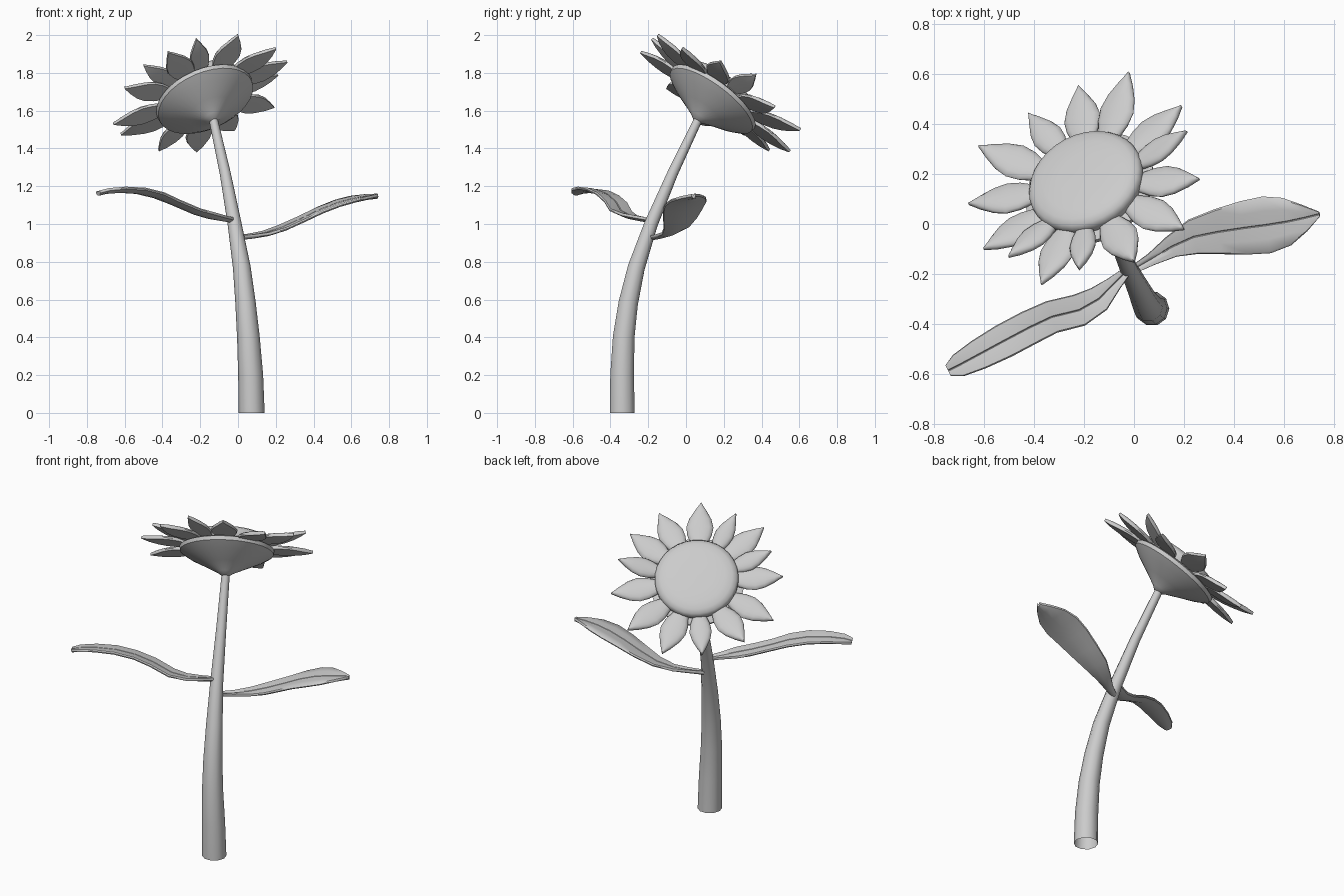
import bpy
import bmesh
from math import cos, sin, pi, radians
from mathutils import Vector

cube = bpy.data.objects.get("Cube")
if cube:
    bpy.data.objects.remove(cube, do_unlink=True)

# Single plain material
grey = bpy.data.materials.new("light grey")
grey.use_nodes = True
COLOUR = (0.6, 0.6, 0.6, 1)
grey.diffuse_color = COLOUR
grey.node_tree.nodes["Principled BSDF"].inputs["Base Color"].default_value = COLOUR

UP = Vector((0, 0, 1))
NORMAL = Vector((-0.33, 0.565, 0.755)).normalized()   # way the flower faces
RIM = Vector((-0.175, 0.14, 1.66))                    # centre of calyx rim
CENTRE = RIM + NORMAL * 0.035                         # centre of petals


def loft(name, rings, open_start=False):
    """Skin closed rings of equal length, cap the ends, shade smooth."""
    bm = bmesh.new()
    loops = [[bm.verts.new(p) for p in ring] for ring in rings]
    n = len(loops[0])
    for a, b in zip(loops, loops[1:]):
        for i in range(n):
            j = (i + 1) % n
            bm.faces.new((a[i], a[j], b[j], b[i]))
    if not open_start:
        bm.faces.new(loops[0][::-1])
    bm.faces.new(loops[-1])
    bmesh.ops.recalc_face_normals(bm, faces=bm.faces[:])
    mesh = bpy.data.meshes.new(name)
    bm.to_mesh(mesh)
    bm.free()
    mesh.materials.append(grey)
    obj = bpy.data.objects.new(name, mesh)
    bpy.context.collection.objects.link(obj)
    bpy.ops.object.select_all(action='DESELECT')
    obj.select_set(True)
    bpy.context.view_layer.objects.active = obj
    bpy.ops.object.shade_smooth_by_angle(angle=radians(45))


def section(centre, side, up, points):
    return [centre + side * u + up * v for u, v in points]


def circle(radius, sides):
    return [(radius * cos(2 * pi * i / sides), radius * sin(2 * pi * i / sides))
            for i in range(sides)]


def mirrored(half):
    """Complete a section whose first and last points lie on the middle."""
    return half + [(-u, v) for u, v in half[-2:0:-1]]


def tangent(points, i):
    return (points[min(i + 1, len(points) - 1)] - points[max(i - 1, 0)]).normalized()


# Stem: tapering bent tube, open at the ground
stem_path = [(0.072, -0.338, 0, 0.069), (0.067, -0.338, 0.2, 0.066),
             (0.055, -0.33, 0.4, 0.06), (0.04, -0.306, 0.58, 0.054),
             (0.02, -0.263, 0.77, 0.047), (-0.018, -0.185, 1.0, 0.037),
             (-0.068, -0.07, 1.27, 0.029), (-0.132, 0.068, 1.56, 0.023)]
centres = [Vector(p[:3]) for p in stem_path]
rings = []
for i, p in enumerate(stem_path):
    t = UP if i == 0 else tangent(centres, i)
    side = Vector((0, 1, 0)).cross(t).normalized()
    rings.append(section(centres[i], side, t.cross(side), circle(p[3], 10)))
loft("stem", rings, open_start=True)

# Calyx and seed disc: turned around the flower axis
axis_side = NORMAL.orthogonal().normalized()
axis_up = NORMAL.cross(axis_side)


def turned(name, profile):
    loft(name, [section(RIM + NORMAL * h, axis_side, axis_up, circle(r, 32))
                for h, r in profile])


turned("calyx", [(-0.15, 0.022), (-0.13, 0.048), (-0.09, 0.125), (-0.045, 0.215),
                 (-0.012, 0.266), (0.01, 0.27), (0.02, 0.25)])
turned("seed_disc", [(0, 0.225), (0.04, 0.238), (0.06, 0.238), (0.076, 0.228),
                     (0.088, 0.205), (0.096, 0.165), (0.1, 0.1), (0.102, 0.003)])

# Petals: tip position and half width of each
petal_tips = [(0.0, -0.15, 2.0, 0.077), (-0.22, -0.18, 1.98, 0.055),
              (-0.37, -0.24, 1.91, 0.073), (-0.5, -0.13, 1.84, 0.057),
              (-0.6, -0.1, 1.72, 0.073), (-0.66, 0.08, 1.53, 0.073),
              (-0.62, 0.31, 1.475, 0.077), (-0.42, 0.44, 1.39, 0.063),
              (-0.22, 0.55, 1.385, 0.076), (-0.02, 0.605, 1.5, 0.075),
              (0.19, 0.47, 1.62, 0.073), (0.21, 0.37, 1.79, 0.058),
              (0.26, 0.18, 1.86, 0.074), (0.2, -0.02, 1.93, 0.074)]
petal_outline = [(0, 0.4), (0.15, 0.6), (0.33, 0.9), (0.5, 1), (0.67, 0.82),
                 (0.85, 0.42), (0.95, 0.15), (1, 0.02)]
petal_half = [(0, -0.014), (0.94, -0.013), (1, -0.004), (0.92, 0.005),
              (0.7, 0.012), (0.4, 0.016), (0, 0.018)]
for k, (x, y, z, width) in enumerate(petal_tips):
    tip = Vector((x, y, z))
    lift = (tip - CENTRE).dot(NORMAL)
    out = (tip - CENTRE - NORMAL * lift).normalized()
    base = CENTRE + out * 0.18 - NORMAL * 0.006
    along = (tip - base).normalized()
    side = NORMAL.cross(along).normalized()
    up = along.cross(side)
    rings = []
    for t, w in petal_outline:
        thin = 0.5 + 0.5 * min(1, w * 2)
        rings.append(section(base.lerp(tip, t), side, up, mirrored(
            [(u * w * width, v * thin) for u, v in petal_half])))
    loft(f"petal_{k + 1}", rings)


# Leaves: curved blades with a fine grooved midrib
def leaf(name, path, tilt):
    centres = [Vector(p[:3]) for p in path]
    rings = []
    for i, p in enumerate(path):
        w = p[3]
        t = tangent(centres, i)
        side = (UP.cross(t).normalized() + UP * tilt).normalized()
        half = [(0, -0.016), (0.5 * w, -0.012), (0.96 * w, -0.004), (w, 0.003),
                (0.93 * w, 0.01), (0.5 * w, 0.01), (0.003, 0.007), (0, 0.001)]
        rings.append(section(centres[i], side, t.cross(side), mirrored(half)))
    loft(name, rings)


leaf("left_leaf", [(0.0, -0.18, 0.93, 0.017), (0.07, -0.14, 0.937, 0.026),
                   (0.15, -0.09, 0.95, 0.045), (0.24, -0.05, 0.98, 0.072),
                   (0.34, -0.03, 1.025, 0.092), (0.44, -0.015, 1.073, 0.108),
                   (0.53, -0.003, 1.108, 0.115), (0.61, 0.01, 1.13, 0.097),
                   (0.68, 0.025, 1.143, 0.055), (0.74, 0.04, 1.15, 0.01)], 0.1)
leaf("right_leaf", [(-0.02, -0.18, 1.02, 0.016), (-0.08, -0.24, 1.03, 0.032),
                    (-0.14, -0.3, 1.042, 0.054), (-0.22, -0.345, 1.065, 0.066),
                    (-0.33, -0.372, 1.112, 0.067), (-0.42, -0.415, 1.15, 0.07),
                    (-0.52, -0.468, 1.175, 0.07), (-0.62, -0.522, 1.181, 0.062),
                    (-0.7, -0.565, 1.175, 0.048), (-0.74, -0.585, 1.165, 0.025)], 0.12)
